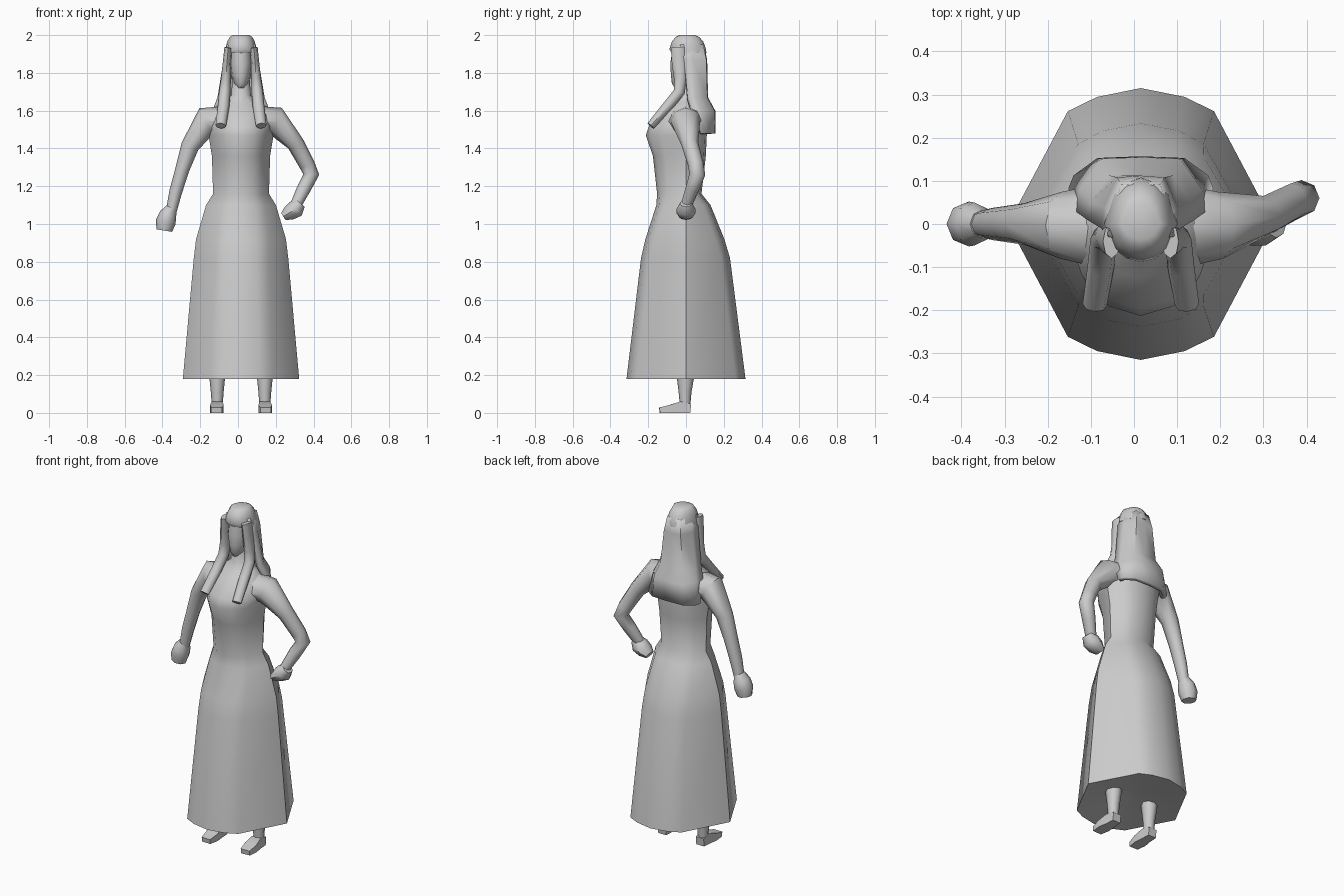
import bpy, bmesh, math
from mathutils import Vector

CX = 0.016  # body centre line


def finish(name, rings, closed=True, caps=True, angle=50):
    """Skin a list of point rings into one smooth object."""
    bm = bmesh.new()
    vs = [[bm.verts.new(p) for p in r] for r in rings]
    n = len(vs[0])
    for a, b in zip(vs, vs[1:]):
        for i in range(n if closed else n - 1):
            j = (i + 1) % n
            bm.faces.new((a[i], a[j], b[j], b[i]))
    if caps:
        bm.faces.new(vs[0])
        bm.faces.new(vs[-1])
    bmesh.ops.recalc_face_normals(bm, faces=bm.faces)
    me = bpy.data.meshes.new(name)
    bm.to_mesh(me)
    bm.free()
    me.shade_smooth()
    me.set_sharp_from_angle(angle=math.radians(angle))
    ob = bpy.data.objects.new(name, me)
    bpy.context.collection.objects.link(ob)
    return ob


QUARTER_SKIRT = [(1, 0), (.55, .83), (.33, .935), (0, 1)]
QUARTER_ROUND = [(1, 0), (.87, .5), (.5, .87), (0, 1)]


def section(z, hx, front, back, round_=1.0):
    """Twelve-sided horizontal section, blended from angular to round."""
    q = [Vector(a).lerp(Vector(b), round_) for a, b in zip(QUARTER_SKIRT, QUARTER_ROUND)]
    half = [(v.x, v.y) for v in q] + [(-v.x, v.y) for v in q[2::-1]]
    full = half + [(x, -y) for x, y in half[-2:0:-1]]
    return [(CX + x * hx, y * (back if y > 0 else -front), z) for x, y in full]


def tube(name, pts, n=8, ref=(0, 1, 0), phase=0.0, angle=50):
    """Tube along points (x, y, z, radius along ref, other radius)."""
    P = [Vector(p[:3]) for p in pts]
    rings = []
    for i, p in enumerate(pts):
        t = Vector()
        if i:
            t += (P[i] - P[i - 1]).normalized()
        if i < len(P) - 1:
            t += (P[i + 1] - P[i]).normalized()
        t.normalize()
        u = Vector(ref)
        u = (u - t * u.dot(t)).normalized()
        w = t.cross(u)
        angs = [phase + 2 * math.pi * k / n for k in range(n)]
        rings.append([P[i] + u * p[3] * math.cos(a) + w * p[4] * math.sin(a) for a in angs])
    return finish(name, rings, angle=angle)


# Dress with underside, torso and neck
finish("dress", [section(*r) for r in [
    (.22, .03, -.03, .03, 0), (.20, .17, -.17, .17, 0),
    (.18, .308, -.315, .315, 0), (.82, .25, -.238, .233, .1),
    (.92, .238, -.215, .203, .2), (1.10, .185, -.157, .13, .4),
    (1.16, .148, -.153, .082, .6), (1.36, .154, -.175, .105, .6),
    (1.47, .172, -.213, .11, .6), (1.52, .178, -.195, .11, .7),
    (1.60, .15, -.125, .09, 1), (1.64, .10, -.08, .07, 1),
    (1.68, .052, -.05, .05, 1), (1.78, .045, -.045, .045, 1)]])

# Head
finish("head", [section(*r) for r in [
    (1.72, .022, -.06, .03), (1.745, .04, -.075, .05), (1.79, .053, -.08, .07),
    (1.85, .06, -.083, .09), (1.94, .055, -.07, .08)]])

# Hair on the crown
finish("hair_crown", [section(*r) for r in [
    (1.905, .086, -.075, .108, .6), (1.925, .084, -.088, .106, .5),
    (1.965, .073, -.075, .092, .5), (1.99, .06, -.055, .07, .5),
    (2.0, .045, -.035, .05, .5)]])

# Long hair at the back: open curtain with thickness
rows = []
for z, hx, y0, yb in [(1.95, .075, -.03, .095), (1.87, .092, -.01, .112),
                      (1.67, .125, .01, .117), (1.60, .152, .03, .155),
                      (1.48, .168, .083, .157)]:
    half = [(1, y0), (.93, y0 + (yb - y0) * .4), (.6, yb - .004)]
    arc = half + [(0, yb)] + [(-x, y) for x, y in half[::-1]]
    rows.append([(CX + x * hx, y, z) for x, y in arc])
curtain = finish("hair_back", rows, closed=False, caps=False)
mod = curtain.modifiers.new("thickness", "SOLIDIFY")
mod.thickness = .025
mod.offset = -1

for side, s in (("right", -1), ("left", 1)):
    # Front locks
    tube("hair_lock_" + side, [(CX + s * x, y, z, a, b) for x, y, z, a, b in [
        (.068, -.04, 1.935, .02, .04), (.075, -.035, 1.85, .022, .04),
        (.08, -.03, 1.77, .026, .034), (.086, -.035, 1.70, .031, .03),
        (.093, -.10, 1.62, .031, .028), (.107, -.187, 1.52, .028, .022)]], 8, (1, 0, 0))
    # Legs and feet
    lx = CX + s * .126
    tube("leg_" + side, [(lx, 0, .42, .055, .055), (lx, -.003, .19, .046, .042),
                         (lx, -.005, .11, .034, .034), (lx, -.005, .03, .027, .028)])
    k = math.sqrt(2)
    tube("foot_" + side, [(lx + s * d, y, h, w * k, h * k) for d, y, w, h in [
        (0, .025, .026, .024), (0, -.03, .029, .03),
        (.002, -.085, .036, .021), (.004, -.14, .028, .014)]],
         4, (1, 0, 0), math.pi / 4, 35)

# Hanging right arm
tube("arm_right", [(-.06, -.005, 1.545, .1, .08), (-.168, -.003, 1.545, .078, .077),
                   (-.255, 0, 1.41, .048, .048), (-.296, .0, 1.285, .042, .037),
                   (-.33, 0, 1.17, .037, .034), (-.355, 0, 1.06, .03, .028)])
tube("fist_right", [(-.353, 0, 1.085, .032, .03), (-.37, 0, 1.05, .05, .046),
                    (-.383, 0, 1.01, .052, .053), (-.39, 0, .965, .04, .042)], 8)

# Bent left arm
tube("arm_left", [(.092, -.005, 1.545, .1, .08), (.2, -.003, 1.545, .078, .077),
                  (.305, .02, 1.425, .046, .046), (.365, .052, 1.315, .042, .042),
                  (.388, .06, 1.262, .042, .042), (.35, .035, 1.19, .037, .037),
                  (.308, .004, 1.105, .03, .03)])
tube("fist_left", [(.33, 0, 1.11, .032, .03), (.305, 0, 1.08, .05, .048),
                   (.27, 0, 1.058, .05, .04), (.24, 0, 1.04, .034, .022)], 8)
